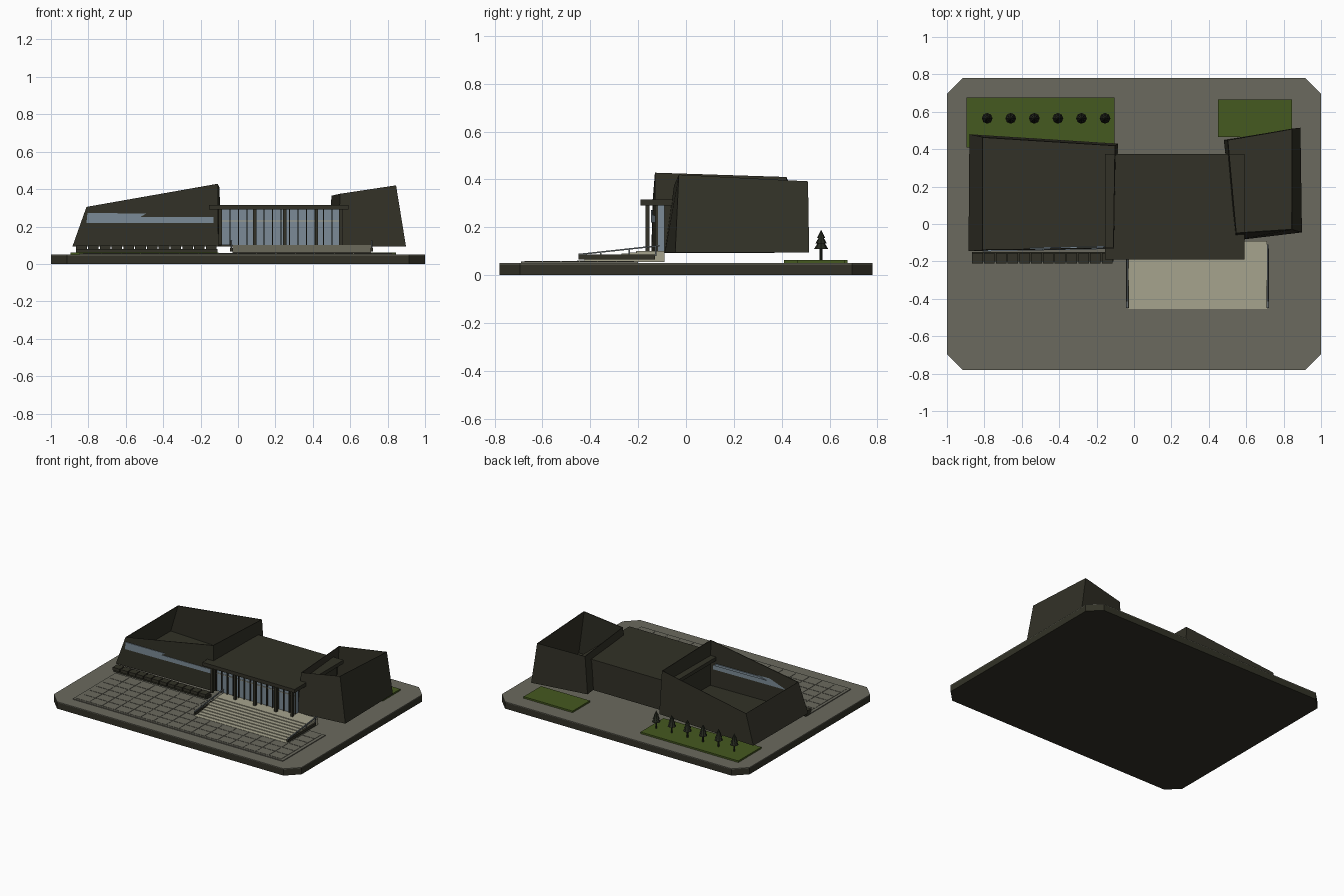
import bpy, bmesh
from mathutils import Vector

cube = bpy.data.objects.get("Cube")
if cube:
    bpy.data.objects.remove(cube, do_unlink=True)


def material(name, rgb):
    m = bpy.data.materials.new(name)
    m.use_nodes = True
    m.diffuse_color = (*rgb, 1)
    m.node_tree.nodes["Principled BSDF"].inputs["Base Color"].default_value = (*rgb, 1)
    return m


DARK = material("dark stone", (0.032, 0.031, 0.02))
PAVING = material("grey paving", (0.145, 0.143, 0.112))
STEP = material("pale step stone", (0.38, 0.37, 0.27))
GRASS = material("grass green", (0.06, 0.1, 0.014))
GLASS = material("blue grey glass", (0.2, 0.26, 0.31))
METAL = material("rail metal", (0.14, 0.16, 0.17))
TREE = material("dark foliage", (0.018, 0.021, 0.013))


def finish(name, bm, mat):
    bmesh.ops.recalc_face_normals(bm, faces=bm.faces[:])
    mesh = bpy.data.meshes.new(name)
    bm.to_mesh(mesh)
    bm.free()
    mesh.materials.append(mat)
    ob = bpy.data.objects.new(name, mesh)
    bpy.context.collection.objects.link(ob)
    return ob


def add_box(bm, x, y, z):
    vs = bmesh.ops.create_cube(bm, size=1)["verts"]
    for v in vs:
        for i, (lo, hi) in enumerate((x, y, z)):
            v.co[i] = lo if v.co[i] < 0 else hi


def box(name, x, y, z, mat):
    bm = bmesh.new()
    add_box(bm, x, y, z)
    return finish(name, bm, mat)


def prism(name, points, push, mat):
    """Extrude a planar outline by a vector."""
    bm = bmesh.new()
    face = bm.faces.new([bm.verts.new(p) for p in points])
    new = bmesh.ops.extrude_face_region(bm, geom=[face])["geom"]
    bmesh.ops.translate(bm, vec=Vector(push),
                        verts=[g for g in new if isinstance(g, bmesh.types.BMVert)])
    return finish(name, bm, mat)


def open_hall(name, bottom, top):
    """Leaning walls around a floor, open above."""
    bm = bmesh.new()
    low = [bm.verts.new((x, y, 0.094)) for x, y in bottom]
    high = [bm.verts.new(p) for p in top]
    bm.faces.new(low[::-1])
    for i in range(4):
        j = (i + 1) % 4
        bm.faces.new((low[i], low[j], high[j], high[i]))
    ob = finish(name, bm, DARK)
    mod = ob.modifiers.new("wall thickness", "SOLIDIFY")
    mod.thickness = 0.006
    mod.offset = -1
    return ob


# Base with cut corners and a paved top
def octagon(z, c=0.085, w=1.0, d=0.78):
    half = [(w - c, -d), (w, -d + c), (w, d - c), (w - c, d)]
    return [(x, y, z) for x, y in half + [(-x, -y) for x, y in half]]


prism("base_block", octagon(0), (0, 0, 0.045), DARK)
prism("base_paving", octagon(0.045), (0, 0, 0.005), PAVING)

# Forecourt laid with slabs
box("forecourt", (-0.85, 0.845), (-0.69, -0.2), (0.05, 0.056), PAVING)
bm = bmesh.new()
cols, rows = 16, 6
for i in range(cols):
    for j in range(rows):
        x, y = -0.83 + i * 0.1035, -0.675 + j * 0.077
        add_box(bm, (x, x + 0.1), (y, y + 0.0735), (0.056, 0.058))
finish("forecourt_slabs", bm, PAVING)

# Lawns
box("left_lawn", (-0.895, -0.105), (0.41, 0.675), (0.05, 0.062), GRASS)
box("right_lawn", (0.45, 0.845), (0.465, 0.665), (0.05, 0.062), GRASS)

# Row of small trees
for i in range(6):
    x = -0.785 + i * 0.126
    bm = bmesh.new()
    for r1, r2, z, h in ((0.006, 0.006, 0.06, 0.06), (0.029, 0.008, 0.11, 0.035),
                         (0.024, 0.006, 0.132, 0.032), (0.017, 0, 0.155, 0.035)):
        geo = bmesh.ops.create_cone(bm, cap_ends=True, segments=8,
                                    radius1=r1, radius2=r2, depth=h)
        bmesh.ops.translate(bm, verts=geo["verts"], vec=(x, 0.565, z + h / 2))
    finish("tree_%d" % (i + 1), bm, TREE)

# Two leaning halls
open_hall("west_hall",
          [(-0.885, -0.145), (-0.105, -0.13), (-0.085, 0.43), (-0.88, 0.48)],
          [(-0.81, -0.14, 0.305), (-0.108, -0.13, 0.428),
           (-0.1, 0.42, 0.41), (-0.81, 0.465, 0.305)])
open_hall("east_hall",
          [(0.54, -0.088), (0.898, -0.045), (0.89, 0.515), (0.48, 0.45)],
          [(0.545, -0.05, 0.375), (0.845, -0.03, 0.42),
           (0.845, 0.51, 0.392), (0.5, 0.45, 0.365)])


# Window band along the west hall
def west_wall(x, z, out):
    return (x, -0.145 + (x + 0.885) * 0.019 - out, z)


band = [(-0.81, 0.22), (-0.13, 0.22), (-0.13, 0.25), (-0.52, 0.252),
        (-0.49, 0.27), (-0.805, 0.272)]
prism("west_window", [west_wall(x, z, 0.003) for x, z in band], (0, 0.008, 0), GLASS)
inner = [(-0.56, 0.252), (-0.15, 0.252), (-0.15, 0.268), (-0.5, 0.268)]
prism("west_window_inside", [west_wall(x, z, -0.007) for x, z in inner],
      (0, 0.006, 0), GLASS)

# Central hall: body, flat roof and glazed front
box("central_body", (-0.09, 0.54), (-0.09, 0.37), (0.092, 0.292), DARK)
box("central_roof", (-0.155, 0.59), (-0.19, 0.375), (0.29, 0.316), DARK)
box("front_glass", (-0.09, 0.55), (-0.12, -0.09), (0.1, 0.29), GLASS)
box("glass_rail", (-0.09, 0.55), (-0.124, -0.118), (0.228, 0.232), STEP)
bm = bmesh.new()
for i in range(15):
    x = -0.088 + i * 0.0455
    add_box(bm, (x - 0.003, x + 0.003), (-0.13, -0.118), (0.1, 0.29))
finish("glass_mullions", bm, DARK)
bm = bmesh.new()
for x in (-0.095, 0.09, 0.25, 0.42, 0.55):
    add_box(bm, (x - 0.009, x + 0.009), (-0.17, -0.152), (0.1, 0.292))
finish("front_columns", bm, DARK)

# Wide entrance stair
bm = bmesh.new()
steps = 9
for i in range(steps):
    add_box(bm, (-0.03, 0.71), (-0.455 + i * 0.031, -0.09),
            (0.055 + i * 0.005, 0.06 + i * 0.005))
finish("entrance_steps", bm, STEP)
for side, x in (("left", 0.715), ("right", -0.035)):
    box(side + "_stair_kerb", (x - 0.007, x + 0.007), (-0.45, -0.13), (0.066, 0.085), DARK)
    rail = [(x - 0.004, -0.45, 0.083), (x - 0.004, -0.11, 0.12),
            (x - 0.004, -0.11, 0.126), (x - 0.004, -0.45, 0.089)]
    prism(side + "_handrail", rail, (0.008, 0, 0), METAL)
    for y, top in ((-0.36, 0.093), (-0.24, 0.106), (-0.13, 0.118)):
        box(side + "_rail_post", (x - 0.003, x + 0.003), (y, y + 0.006), (0.08, top), METAL)

# Row of blocks at the foot of the west hall
box("block_plinth", (-0.865, -0.11), (-0.2, -0.15), (0.062, 0.08), DARK)
bm = bmesh.new()
for i in range(12):
    x = -0.865 + i * 0.063
    add_box(bm, (x, x + 0.057), (-0.21, -0.155), (0.076, 0.098))
finish("wall_blocks", bm, DARK)
